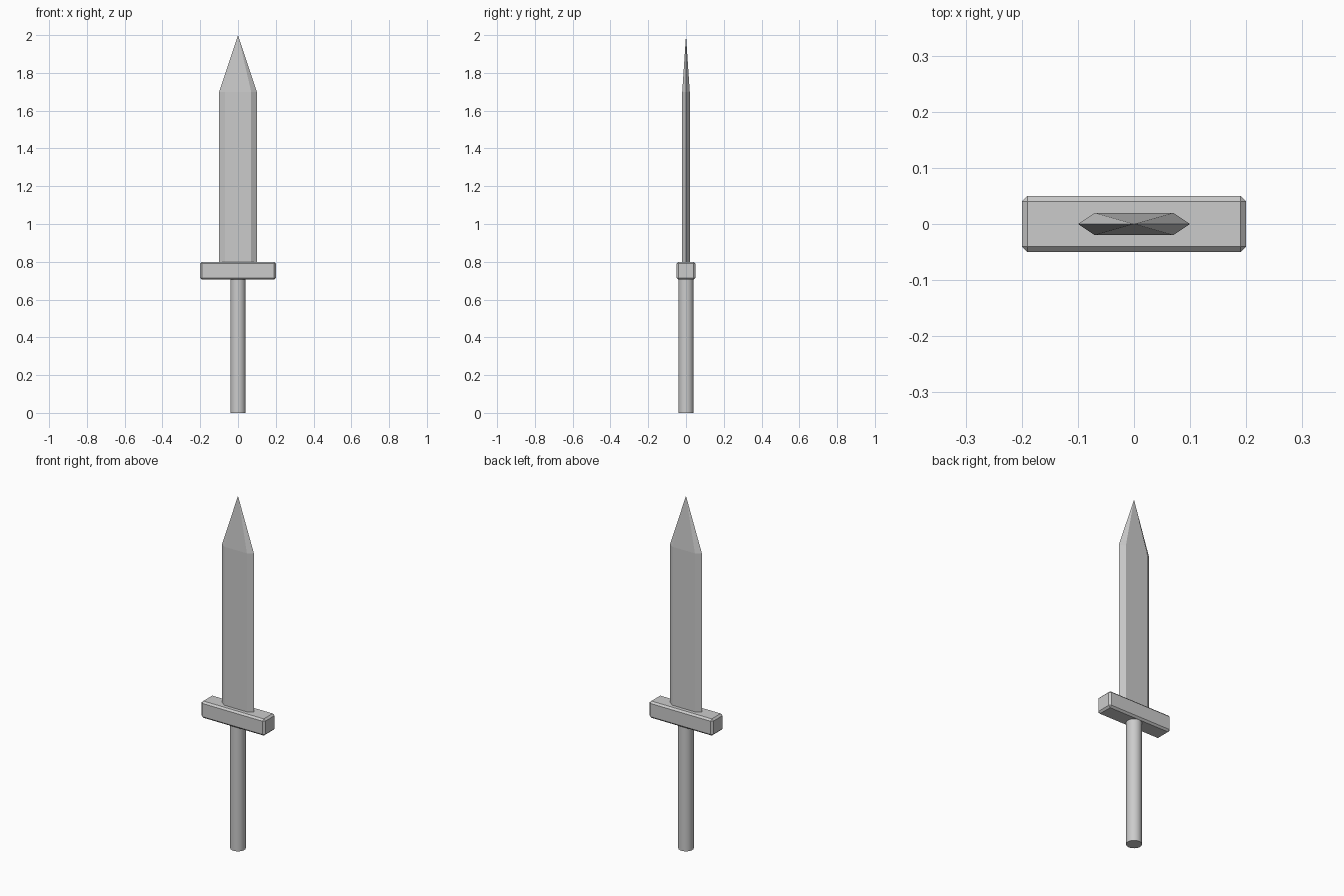
import bpy, bmesh, math

if "Cube" in bpy.data.objects:
    bpy.data.objects.remove(bpy.data.objects["Cube"])


def make_object(name, bm):
    bmesh.ops.recalc_face_normals(bm, faces=bm.faces)
    mesh = bpy.data.meshes.new(name)
    bm.to_mesh(mesh)
    bm.free()
    obj = bpy.data.objects.new(name, mesh)
    bpy.context.collection.objects.link(obj)
    return obj


# Blade: flattened hexagon section, extruded up and drawn to a point
section = [(0.1, 0), (0.07, 0.02), (-0.07, 0.02),
           (-0.1, 0), (-0.07, -0.02), (0.07, -0.02)]
bm = bmesh.new()
base = [bm.verts.new((x, y, 0.8)) for x, y in section]
shoulder = [bm.verts.new((x, y, 1.7)) for x, y in section]
tip = bm.verts.new((0, 0, 2.0))
bm.faces.new(base)
for i in range(6):
    j = (i + 1) % 6
    bm.faces.new((base[i], base[j], shoulder[j], shoulder[i]))
    bm.faces.new((shoulder[i], shoulder[j], tip))
make_object("blade", bm)

# Crossguard: box with a single chamfer
bm = bmesh.new()
bmesh.ops.create_cube(bm, size=1)
bmesh.ops.scale(bm, vec=(0.4, 0.1, 0.095), verts=bm.verts)
bmesh.ops.translate(bm, vec=(0, 0, 0.7525), verts=bm.verts)
guard = make_object("crossguard", bm)
bevel = guard.modifiers.new("chamfer", 'BEVEL')
bevel.width = 0.01
bevel.segments = 1

# Grip: plain round rod
bpy.ops.mesh.primitive_cylinder_add(vertices=32, radius=0.04, depth=0.705,
                                    location=(0, 0, 0.3525))
grip = bpy.context.object
grip.name = "grip"
bpy.ops.object.shade_smooth_by_angle(angle=math.radians(30))
